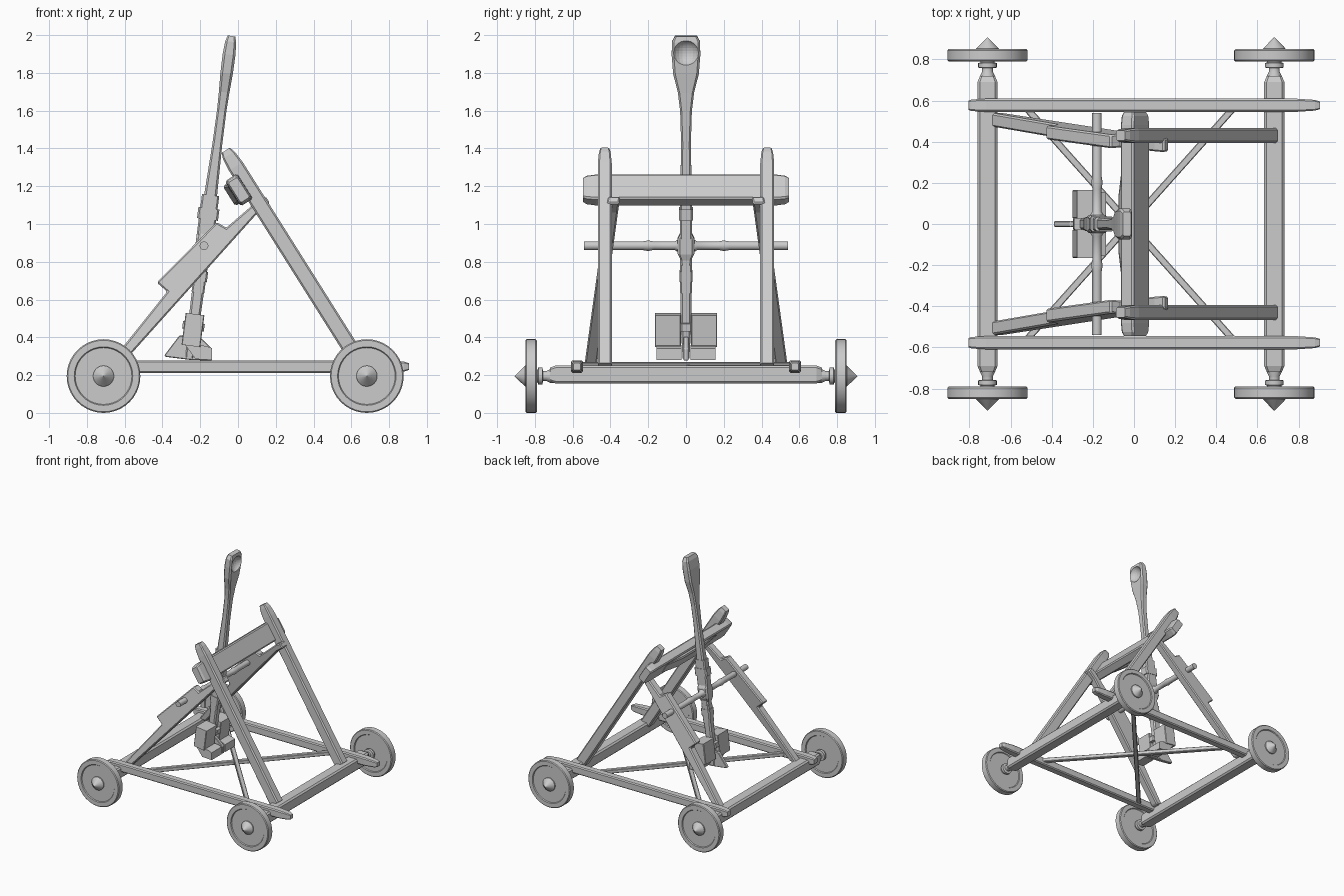
import bpy, bmesh, math
from mathutils import Vector as V, Matrix

if "Cube" in bpy.data.objects:
    bpy.data.objects.remove(bpy.data.objects["Cube"])


def finish(name, bm, smooth=False):
    bmesh.ops.recalc_face_normals(bm, faces=bm.faces)
    me = bpy.data.meshes.new(name)
    bm.to_mesh(me)
    bm.free()
    ob = bpy.data.objects.new(name, me)
    bpy.context.collection.objects.link(ob)
    if smooth:
        bpy.ops.object.select_all(action='DESELECT')
        ob.select_set(True)
        bpy.context.view_layer.objects.active = ob
        bpy.ops.object.shade_smooth_by_angle(angle=math.radians(35))
    return ob


def skin(bm, rings):
    for a, b in zip(rings, rings[1:]):
        n = len(a)
        for i in range(n):
            bm.faces.new((a[i], a[(i + 1) % n], b[(i + 1) % n], b[i]))
    bm.faces.new(rings[0])
    bm.faces.new(rings[-1])


def timber(name, origin, axis, side, sections, chamfer=0.25):
    """Chamfered timber: sections are (distance, half width along side, half depth)."""
    o, d = V(origin), V(axis).normalized()
    u = V(side)
    u = (u - d * u.dot(d)).normalized()
    w = d.cross(u)
    bm = bmesh.new()
    rings = []
    for t, a, b in sections:
        c = chamfer * min(a, b)
        pts = [(a, c - b), (a, b - c), (a - c, b), (c - a, b),
               (-a, b - c), (-a, c - b), (c - a, -b), (a - c, -b)]
        rings.append([bm.verts.new(o + d * t + u * x + w * y) for x, y in pts])
    skin(bm, rings)
    return finish(name, bm)


def lathe(name, origin, direction, profile, n=32):
    """Turned part along y: profile is (radius, distance)."""
    bm = bmesh.new()
    rings = [[bm.verts.new((origin[0] + r * math.cos(k * math.tau / n),
                            origin[1] + direction * t,
                            origin[2] + r * math.sin(k * math.tau / n)))
              for k in range(n)] for r, t in profile]
    skin(bm, rings)
    return finish(name, bm, True)


def plate(name, pts, y0, y1, lean=lambda z: 0, sign=1, bevel=0.008):
    """Front-view outline given thickness along y."""
    bm = bmesh.new()
    rings = [[bm.verts.new((x, sign * (y + lean(z)), z)) for x, z in pts] for y in (y0, y1)]
    skin(bm, rings)
    ob = finish(name, bm)
    if bevel:
        m = ob.modifiers.new("bevel", 'BEVEL')
        m.width, m.segments = bevel, 1
    return ob


# chassis: two axle beams with turned ends and wheels
for place, x in (("rear", -0.712), ("front", 0.682)):
    timber(place + "_axle_beam", (x, 0, 0.203), (0, 1, 0), (1, 0, 0),
           [(-0.72, 0.036, 0.036), (-0.69, 0.049, 0.048), (0.69, 0.049, 0.048), (0.72, 0.036, 0.036)])
    for s, side in ((-1, "right"), (1, "left")):
        lathe(f"{place}_{side}_spindle", (x, 0, 0.195), s,
              [(0.036, 0.70), (0.036, 0.72), (0.026, 0.74), (0.026, 0.757),
               (0.045, 0.76), (0.045, 0.782), (0.035, 0.785), (0.035, 0.80)], 20)
        lathe(f"{place}_{side}_wheel", (x, 0, 0.195), s,
              [(0.04, 0.797), (0.15, 0.797), (0.155, 0.79), (0.189, 0.79), (0.195, 0.796),
               (0.195, 0.844), (0.189, 0.85), (0.155, 0.85), (0.15, 0.843), (0.055, 0.843),
               (0.055, 0.852), (0.028, 0.88), (0.001, 0.907)], 40)

# side rails, posts and braces, one of each per side
leg_dir = V((-0.725, 0, 1.15)).normalized()
leg_len = V((-0.725, 0, 1.15)).length
brace = [(-0.70, 0.235), (-0.635, 0.235), (0.105, 1.06), (0.17, 1.11), (0.145, 1.147),
         (0.10, 1.12), (-0.062, 0.98), (-0.113, 1.01), (-0.43, 0.69), (-0.375, 0.642)]
for s, side in ((-1, "right"), (1, "left")):
    timber(side + "_side_rail", (0, s * 0.577, 0.245), (1, 0, 0), (0, 1, 0),
           [(-0.805, 0.022, 0.02), (-0.79, 0.028, 0.028), (-0.72, 0.032, 0.033),
            (0.79, 0.032, 0.033), (0.88, 0.026, 0.026), (0.905, 0.018, 0.018)])
    timber(side + "_front_post", (0.66, s * 0.43, 0.24), leg_dir, (0, 1, 0),
           [(0, 0.037, 0.043), (leg_len - 0.1, 0.037, 0.043),
            (leg_len - 0.03, 0.031, 0.036), (leg_len, 0.024, 0.026)])
    plate(side + "_rear_brace", brace, -0.033, 0.033,
          lambda z: 0.505 - 0.12 * (z - 0.25) / 0.87, s)
    # flat diagonal brace under the frame
    a, b = V((-0.52, s * 0.56, 0.245 + s * 0.008)), V((0.48, -s * 0.56, 0.245 + s * 0.008))
    timber(side + "_floor_brace", a, b - a, (0, 0, 1),
           [(0, 0.016, 0.017), ((b - a).length, 0.016, 0.017)])

# top crossbeam, tilted with the posts, with a padded stop
timber("crossbeam", (0.005, 0, 1.18), (0, 1, 0), leg_dir,
       [(-0.545, 0.062, 0.028), (-0.525, 0.072, 0.036), (-0.48, 0.078, 0.038), (0.48, 0.078, 0.038),
        (0.525, 0.072, 0.036), (0.545, 0.062, 0.028)])
timber("stop_pad", (-0.012, 0, 1.17), (0, 1, 0), leg_dir,
       [(-0.33, 0.05, 0.02), (-0.14, 0.062, 0.042), (0.14, 0.062, 0.042), (0.33, 0.05, 0.02)])

# pivot rod
lathe("pivot_rod", (-0.18, 0, 0.885), 1,
      [(0.023, -0.54), (0.023, -0.23), (0.028, -0.20), (0.022, -0.17), (0.022, -0.06),
       (0.036, -0.04), (0.036, 0.04), (0.022, 0.06), (0.022, 0.17), (0.028, 0.20),
       (0.023, 0.23), (0.023, 0.54)], 20)

# throwing arm with spoon end
pivot, up = V((-0.18, 0, 0.885)), V((0.13, 0, 0.9915)).normalized()
fwd = V((up.z, 0, -up.x))


def on_arm(name, sections, chamfer=0.25, off=0.0):
    return timber(name, pivot + fwd * off, up, (0, 1, 0), sections, chamfer)


arm = on_arm("throwing_arm",
             [(-0.60, 0.018, 0.02), (-0.42, 0.028, 0.03), (0.10, 0.032, 0.036), (0.28, 0.030, 0.034),
              (0.55, 0.026, 0.026), (0.72, 0.031, 0.025), (0.82, 0.043, 0.028), (0.92, 0.068, 0.033),
              (1.02, 0.076, 0.034), (1.09, 0.074, 0.029), (1.12, 0.058, 0.020)], 0.35)
bm = bmesh.new()
bmesh.ops.create_uvsphere(bm, u_segments=24, v_segments=16, radius=0.075,
                          matrix=Matrix.Translation(pivot + up * 1.035 + fwd * 0.068))
cutter = finish("bowl_cutter", bm)
cutter.hide_render = True
mod = arm.modifiers.new("bowl", 'BOOLEAN')
mod.operation, mod.object, mod.solver = 'DIFFERENCE', cutter, 'EXACT'
bpy.context.view_layer.objects.active = arm
bpy.ops.object.modifier_apply(modifier="bowl")
bpy.data.objects.remove(cutter)

# arm bindings and hub
on_arm("upper_sleeve", [(0.03, 0.033, 0.046), (0.27, 0.033, 0.046)])
on_arm("upper_binding", [(0.14, 0.037, 0.056), (0.20, 0.037, 0.056)])
on_arm("pivot_hub", [(-0.075, 0.026, 0.036), (-0.04, 0.044, 0.046),
                     (0.04, 0.044, 0.046), (0.075, 0.026, 0.036)])
on_arm("lower_binding", [(-0.19, 0.035, 0.040), (-0.135, 0.035, 0.040)])
on_arm("lower_sleeve", [(-0.25, 0.031, 0.034), (-0.10, 0.031, 0.034)])
on_arm("weight_strap", [(-0.45, 0.03, 0.058), (-0.41, 0.03, 0.058)])

# counterweight: paired blocks, lower wedge and tail fin
for s, side in ((-1, "right"), (1, "left")):
    timber(side + "_counterweight", pivot + V((0, s * 0.096, 0)), up, (0, 1, 0),
           [(-0.535, 0.069, 0.05), (-0.365, 0.069, 0.05)], 0.08)
    plate(side + "_weight_wedge", [(-0.28, 0.36), (-0.17, 0.355), (-0.137, 0.342),
                                   (-0.137, 0.28), (-0.225, 0.285)], 0.025, 0.155, sign=s, bevel=0)
plate("tail_fin", [(-0.31, 0.41), (-0.39, 0.305), (-0.385, 0.297), (-0.25, 0.28),
                   (-0.137, 0.277), (-0.137, 0.34), (-0.20, 0.40)], -0.014, 0.014, bevel=0.004)
